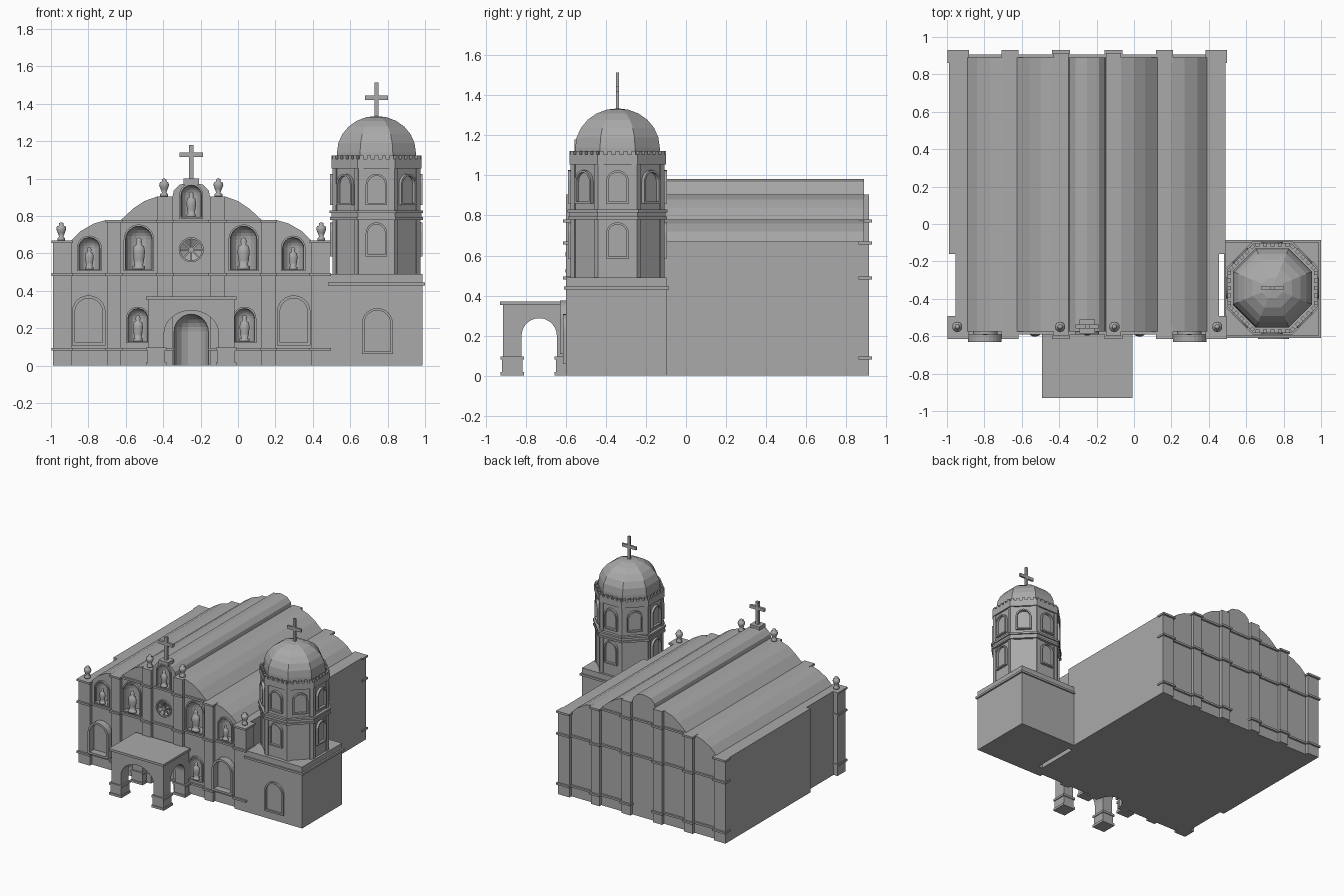
import bpy, bmesh, math
from mathutils import Matrix, Vector

if "Cube" in bpy.data.objects:
    bpy.data.objects.remove(bpy.data.objects["Cube"])

CX = -0.25                      # church centre line
TOWER = Matrix.Translation((0.74, -0.342, 0))
I = Matrix.Identity(4)
C8 = math.cos(math.pi / 8)

stone = bpy.data.materials.new("stone_grey")
stone.diffuse_color = (0.4, 0.4, 0.4, 1)
stone.use_nodes = True
stone.node_tree.nodes["Principled BSDF"].inputs["Base Color"].default_value = stone.diffuse_color


def finish(name, bm, M=I, smooth=False):
    bmesh.ops.remove_doubles(bm, verts=bm.verts, dist=1e-5)
    bmesh.ops.recalc_face_normals(bm, faces=bm.faces)
    bm.transform(M)
    me = bpy.data.meshes.new(name)
    bm.to_mesh(me)
    bm.free()
    me.materials.append(stone)
    ob = bpy.data.objects.new(name, me)
    bpy.context.collection.objects.link(ob)
    if smooth:
        for p in me.polygons:
            p.use_smooth = True
    return ob


def add_box(bm, x0, x1, y0, y1, z0, z1):
    M = Matrix.Translation(((x0 + x1) / 2, (y0 + y1) / 2, (z0 + z1) / 2))
    bmesh.ops.create_cube(bm, size=1, matrix=M @ Matrix.Diagonal((x1 - x0, y1 - y0, z1 - z0, 1)))


def boxes(name, items, M=I):
    bm = bmesh.new()
    for b in items:
        add_box(bm, *b)
    return finish(name, bm, M)


def add_prism(bm, pts, a, b, M=I):
    f = [bm.verts.new(M @ Vector((x, a, z))) for x, z in pts]
    g = [bm.verts.new(M @ Vector((x, b, z))) for x, z in pts]
    bm.faces.new(f)
    bm.faces.new(g[::-1])
    for i in range(len(f)):
        j = (i + 1) % len(f)
        bm.faces.new((f[i], g[i], g[j], f[j]))


def add_lathe(bm, prof, segs, M=I):
    rings = []
    for r, z in prof:
        rings.append([bm.verts.new(M @ Vector((r * math.cos((i + .5) * math.tau / segs),
                      r * math.sin((i + .5) * math.tau / segs), z))) for i in range(segs)])
    for p, q in zip(rings, rings[1:]):
        for i in range(segs):
            j = (i + 1) % segs
            bm.faces.new((p[i], p[j], q[j], q[i]))


def lathe(name, prof, segs, M=I, smooth=False):
    bm = bmesh.new()
    add_lathe(bm, prof, segs)
    return finish(name, bm, M, smooth)


def arch(r, z0, z1, n=12, x=0, rise=None):
    h = rise or r
    return [(x + r, z0)] + [(x + r * math.cos(math.pi * i / n), z1 - h + h * math.sin(math.pi * i / n))
                            for i in range(n + 1)] + [(x - r, z0)]


def ring(name, inner, outer, a, b, M=I):
    bm = bmesh.new()
    L = [[bm.verts.new((x, y, z)) for x, z in pts] for pts, y in
         ((inner, a), (outer, a), (outer, b), (inner, b))]
    n = len(inner)
    for k in range(4):
        p, q = L[k], L[(k + 1) % 4]
        for i in range(n):
            j = (i + 1) % n
            bm.faces.new((p[i], p[j], q[j], q[i]))
    return finish(name, bm, M)


def arch_frame(name, r, z0, z1, a, b, M=I, bar=0.013):
    return ring(name, arch(r, z0, z1), arch(r + bar, z0 - bar, z1 + bar), a, b, M)


def cut(ob, bm):
    cutter = finish("cutter", bm)
    cutter.hide_render = True
    m = ob.modifiers.new("cut", 'BOOLEAN')
    m.operation, m.solver, m.object = 'DIFFERENCE', 'EXACT', cutter
    bpy.context.view_layer.objects.active = ob
    bpy.ops.object.modifier_apply(modifier=m.name)
    bpy.data.objects.remove(cutter)


# church body: stepped, curved roof profile extruded front to back
ROOF = [(.64, .67), (.59, .72), (.52, .76), (.45, .78), (.375, .78), (.31, .84), (.25, .88),
        (.18, .905), (.1, .905), (.094, .935), (.062, .968), (0, .982)]


def body(name, half, y0, y1):
    right = [(half, 0), (half, .67)] + ROOF
    pts = [(CX + x, z) for x, z in right] + [(CX - x, z) for x, z in right[-2::-1]]
    bm = bmesh.new()
    add_prism(bm, pts, y0, y1)
    return finish(name, bm)


WALL = -0.575
body("nave", 0.74, -0.16, 0.89)
front = body("facade", 0.705, WALL, -0.16)

# niches: (offset, half width, bottom, top, figure height)
NICHES = [(s * d, r, z0, z1, h) for s in (-1, 1) for d, r, z0, z1, h in
          ((.285, .053, .13, .305, .14), (.545, .056, .515, .685, .12), (.28, .071, .515, .745, .17))]
NICHES.append((0, .054, .795, .965, .135))
FIGURE = [(0, 0), (.2, 0), (.2, .1), (.13, .12), (.17, .3), (.2, .55), (.17, .72), (.08, .78),
          (.1, .88), (.07, .97), (0, 1)]


def round_niche(bm, x, r, z0, z1):
    prof = [(0, z0), (r, z0)] + [(r * math.cos(t * math.pi / 12), z1 - r + r * math.sin(t * math.pi / 12))
                                 for t in range(6)] + [(0, z1)]
    add_lathe(bm, prof, 16, Matrix.Translation((x, WALL, 0)))


bm = bmesh.new()
for d, r, z0, z1, h in NICHES:
    round_niche(bm, CX + d, r, z0, z1)
round_niche(bm, CX, .093, -0.05, .275)
ROSE = Matrix.Translation((CX, WALL, .62)) @ Matrix.Rotation(math.pi / 2, 4, 'X')
add_lathe(bm, [(0, -.04), (.058, -.005), (.058, .03), (0, .03)], 16, ROSE)
cut(front, bm)

for d, r, z0, z1, h in NICHES:
    M = Matrix.Translation((CX + d, 0, 0))
    arch_frame("niche_frame", r, z0, z1, WALL - .015, WALL + .005, M, .01)
    lathe("niche_figure", FIGURE, 12, Matrix.Translation((CX + d, WALL - .002, z0)) @
          Matrix.Diagonal((h, h * .75, h, 1)), True)

# rose window ring and spokes
circ = lambda r: [(CX + r * math.cos(i * math.tau / 24), .62 + r * math.sin(i * math.tau / 24)) for i in range(24)]
ring("rose_ring", circ(.057), circ(.067), WALL - .012, WALL + .005)
for k in range(4):
    boxes("rose_spoke", [(-.058, .058, -.003, .006, -.004, .004)],
          Matrix.Translation((CX, WALL, .62)) @ Matrix.Rotation(k * math.pi / 4, 4, 'Y'))
lathe("rose_hub", [(0, -.008), (.014, -.008), (.014, .008), (0, .008)], 12, ROSE)

# blind arched windows beside the door
for s in (-1, 1):
    arch_frame("large_window_frame", .074, .125, .36, WALL - .055, WALL + .005,
               Matrix.Translation((CX + s * .548, 0, 0)), .016)

# pilasters and cornice bands, front and back
PIL = [(.1, .18, .905), (.375, .45, .78), (.64, .74, .67)]
for name, wall, out in (("front", WALL, -1), ("back", .89, 1)):
    pil, bands = [], []

    def slab(lst, x0, x1, depth, z0, z1, back=.02):
        ys = sorted((wall + out * depth, wall - out * back))
        for s in (-1, 1):
            xs = sorted((CX + s * x0, CX + s * x1))
            lst.append((*xs, *ys, z0, z1))
    for x0, x1, top in PIL:
        corner = x0 > .6
        back = .075 if corner and out < 0 else .02
        slab(pil, x0, x1, .025, 0, top, back)
        for z in (.08, .48, .765, top - .015):
            if z < top and not (x0 < .2 and z > .8):
                slab(bands, x0 - .008, x1 + .008, .04, z, z + .015, back + .008)
    slab(bands, .1, .7, .015, .08, .095)
    slab(bands, 0, .7, .015, .48, .495)
    slab(bands, 0, .4, .015, .765, .78)
    boxes(name + "_pilasters", pil)
    boxes(name + "_cornices", bands)

# finials on the pilasters
FINIAL = [(0, 0), (.022, 0), (.022, .012), (.012, .02), (.02, .04), (.028, .06), (.024, .075), (.012, .08),
          (.014, .09), (0, .098)]
for s in (-1, 1):
    for d, z in ((.695, .67), (.145, .905)):
        lathe("finial", FINIAL, 10, Matrix.Translation((CX + s * d, -.55, z)), True)


def cross(name, x, y, z0, z1, zb, t, d, half):
    boxes(name, [(x - t, x + t, y - d, y + d, z0, z1), (x - half, x + half, y - d, y + d, zb, zb + .025)])


boxes("cross_base", [(CX - .042, CX + .042, -.585, -.51, .965, 1.0)])
cross("facade_cross", CX, -.548, .99, 1.18, 1.115, .012, .01, .063)

# porch: block cut by two crossing arched tunnels
porch = boxes("porch_arches", [(CX - .23, CX + .23, -.915, -.59, .005, .355)])
for axis in "yx":
    bm = bmesh.new()
    if axis == "y":
        add_prism(bm, arch(.145, -.1, .295, 16, CX, .12), -1.1, -.3)
    else:
        add_prism(bm, arch(.088, -.1, .287, 16), -.5, .5,
                  Matrix.Translation((CX, -.733, 0)) @ Matrix.Rotation(math.pi / 2, 4, 'Z'))
    cut(porch, bm)
boxes("porch_roof", [(CX - .241, CX + .241, -.93, -.59, .352, .37)])
ped = []
for s in (-1, 1):
    for y0, y1 in ((-.915, -.821), (-.645, -.6)):
        for g, z0, z1 in ((.012, 0, .018), (.005, .018, .08), (.012, .08, .097)):
            xs = sorted((CX + s * (.145 - g), CX + s * (.23 + g)))
            ped.append((*xs, y0 - g, y1 + g, z0, z1))
boxes("porch_pedestals", ped)

# tower base
boxes("tower_base", [(.49, .987, -.6, -.097, 0, .49)])
boxes("tower_base_ledge", [(.482, 1.0, -.61, -.086, .43, .446)])
arch_frame("tower_base_window", .07, .075, .295, -.615, -.59, Matrix.Translation((.745, 0, 0)))


def octagon(name, steps):
    return lathe(name, [(a / C8, z) for a, z in steps], 8, TOWER)


# octagonal storeys, ledges and dome
octagon("tower_shaft", [(0, .48), (.228, .48), (.228, 1.07), (0, 1.07)])
octagon("tower_middle_ledge", [(0, .78), (.248, .78), (.248, .795), (.24, .795), (.24, .815), (.25, .815),
                               (.25, .83), (0, .83)])
octagon("tower_parapet", [(0, 1.055), (.241, 1.055), (.241, 1.105), (0, 1.105)])
octagon("dome", [(0, 1.1), (.212, 1.1), (.211, 1.14)] +
        [(.211 * math.cos(t * math.pi / 12), 1.14 + .195 * math.sin(t * math.pi / 12)) for t in range(1, 7)])
cross("dome_cross", .74, -.342, 1.32, 1.515, 1.42, .01, .007, .062)
for k in range(8):
    M = TOWER @ Matrix.Rotation(k * math.pi / 4, 4, 'Z')
    boxes("tower_corner_strips", [(s * .0835 - .0135, s * .0835 + .0135, -.235, -.22, .49, 1.06)
                                  for s in (-1, 1)], M)
    boxes("parapet_teeth", [(x * .04 - .011, x * .04 + .011, -.241, -.222, 1.1, 1.123)
                            for x in (-2, -1, 0, 1, 2)], M)
    arch_frame("upper_tower_window", .046, .87, 1.015, -.247, -.22, M, .011)
    if k % 2 == 0:
        arch_frame("lower_tower_window", .046, .595, .755, -.247, -.22, M, .011)
